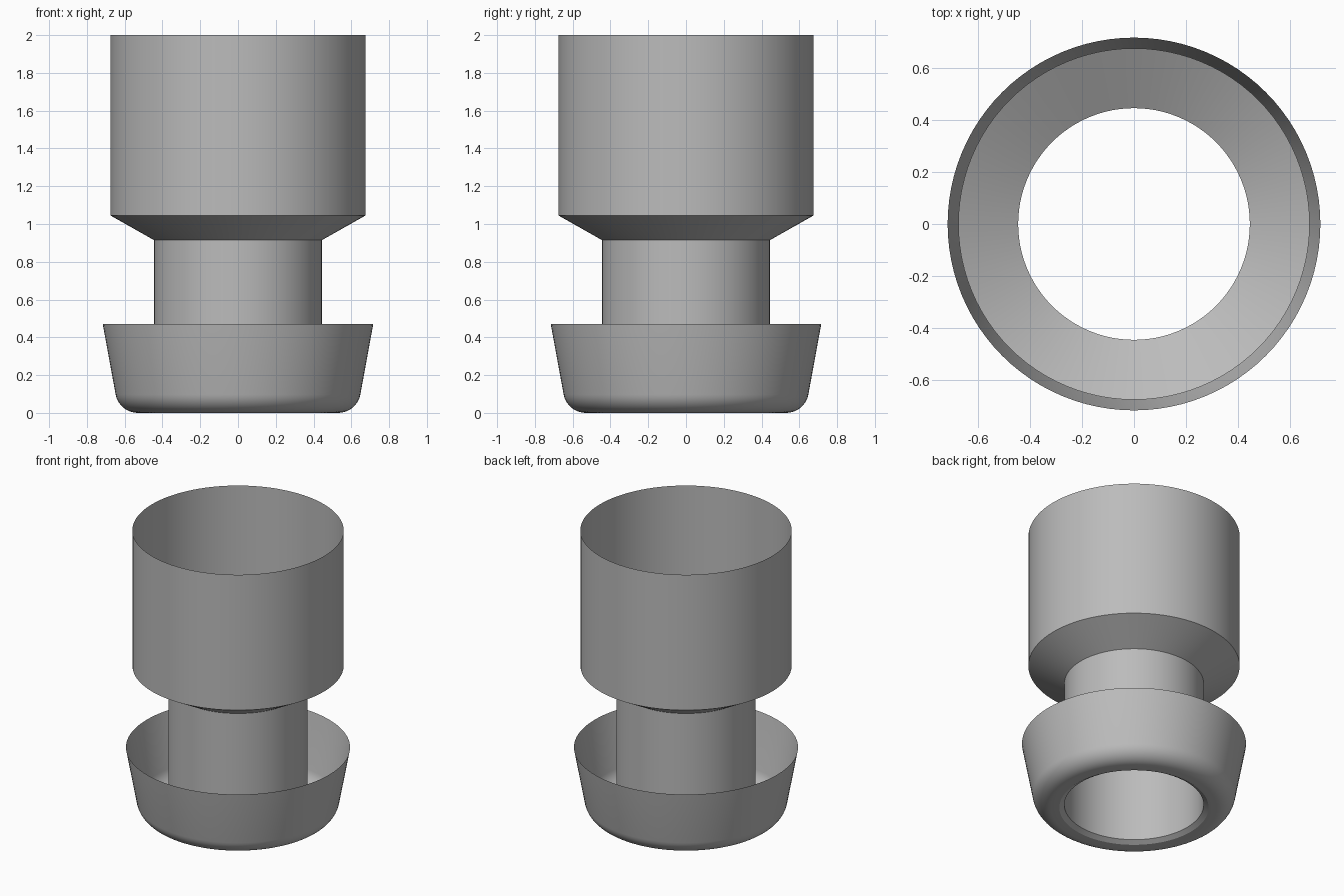
import bpy
import bmesh
from math import radians, sin, cos, tau
from mathutils import Matrix

if "Cube" in bpy.data.objects:
    bpy.data.objects.remove(bpy.data.objects["Cube"], do_unlink=True)

SEGMENTS = 96
NECK_R = 0.445
SLEEVE_R = 0.675
RIM_R = 0.716

grey = bpy.data.materials.new("plain grey")
grey.use_nodes = True
colour = (0.5, 0.5, 0.5, 1)
grey.diffuse_color = colour
grey.node_tree.nodes["Principled BSDF"].inputs["Base Color"].default_value = colour


def lathe(name, profile):
    """Spin an open (radius, height) profile, listed bottom to top, into a thin shell."""
    bm = bmesh.new()
    verts = [bm.verts.new((r, 0, z)) for r, z in profile]
    edges = [bm.edges.new(pair) for pair in zip(verts, verts[1:])]
    bmesh.ops.spin(bm, geom=verts + edges, cent=(0, 0, 0), axis=(0, 0, 1),
                   angle=tau, steps=SEGMENTS, use_merge=True)
    bmesh.ops.remove_doubles(bm, verts=bm.verts, dist=0.0001)
    bm.normal_update()
    # Turn the shell outwards
    if sum(f.normal.xy.dot(f.calc_center_median().xy) for f in bm.faces) < 0:
        bmesh.ops.reverse_faces(bm, faces=bm.faces)
    mesh = bpy.data.meshes.new(name)
    bm.to_mesh(mesh)
    bm.free()
    mesh.materials.append(grey)
    obj = bpy.data.objects.new(name, mesh)
    bpy.context.collection.objects.link(obj)
    bpy.ops.object.select_all(action="DESELECT")
    obj.select_set(True)
    bpy.context.view_layer.objects.active = obj
    bpy.ops.object.shade_smooth_by_angle(angle=radians(25))
    return obj


# Wide open sleeve with its conical shoulder
lathe("upper_sleeve", [(NECK_R, 0.915), (SLEEVE_R, 1.045), (SLEEVE_R, 2)])

# Narrow tube joining sleeve and cup
lathe("neck_tube", [(NECK_R, 0.02), (NECK_R, 0.915)])

# Flared cup: bevelled hole, flat underside, rounded corner, sloping wall
corner = 0.12
bend = radians(79)
fillet = [(0.53 + corner * sin(bend * i / 10), corner - corner * cos(bend * i / 10))
          for i in range(11)]
lathe("flared_cup", [(NECK_R, 0.02), (0.477, 0)] + fillet + [(RIM_R, 0.47)])
